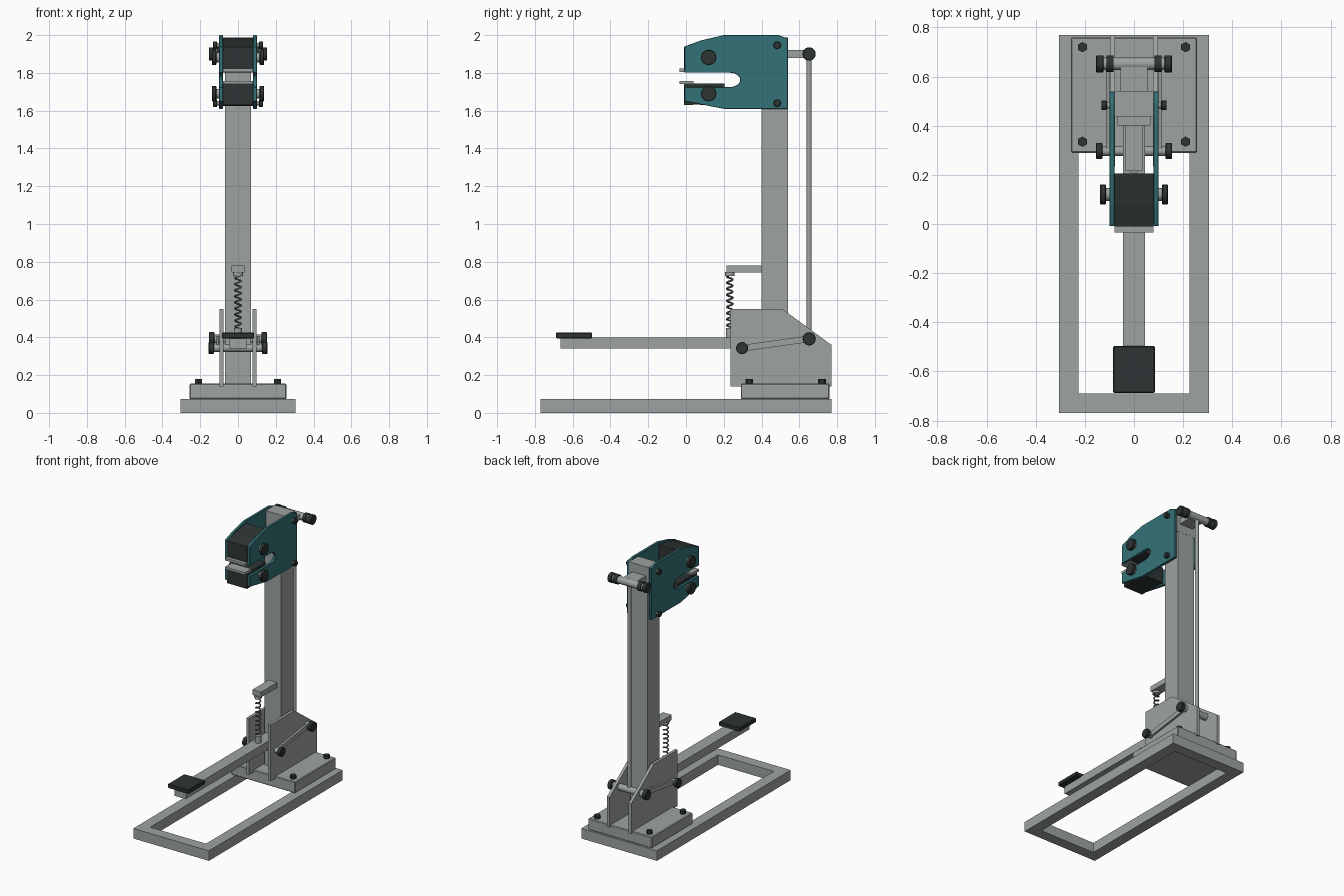
import bpy, bmesh, math
from mathutils import Vector

if "Cube" in bpy.data.objects:
    bpy.data.objects.remove(bpy.data.objects["Cube"])


def material(name, rgb):
    m = bpy.data.materials.new(name)
    m.diffuse_color = (*rgb, 1)
    m.use_nodes = True
    m.node_tree.nodes["Principled BSDF"].inputs["Base Color"].default_value = m.diffuse_color
    return m


GREY = material("light steel", (0.34, 0.37, 0.355))
TEAL = material("teal paint", (0.034, 0.17, 0.19))
DARK = material("dark rubber", (0.026, 0.035, 0.033))
WIRE = material("spring steel", (0.13, 0.14, 0.135))


def finish(name, bm, mat, bevel=0, smooth=False):
    bmesh.ops.recalc_face_normals(bm, faces=bm.faces)
    me = bpy.data.meshes.new(name)
    bm.to_mesh(me)
    bm.free()
    ob = bpy.data.objects.new(name, me)
    bpy.context.collection.objects.link(ob)
    me.materials.append(mat)
    if bevel:
        mod = ob.modifiers.new("edge", "BEVEL")
        mod.width, mod.segments = bevel, 1
    if smooth:
        bpy.ops.object.select_all(action="DESELECT")
        ob.select_set(True)
        bpy.context.view_layer.objects.active = ob
        bpy.ops.object.shade_smooth_by_angle(angle=math.radians(35))
    return ob


def box(name, x, y, z, mat, bevel=0):
    """Box from (min, max) pairs."""
    bm = bmesh.new()
    bmesh.ops.create_cube(bm, size=1)
    for v in bm.verts:
        v.co = [(a + b) / 2 + c * (b - a) for (a, b), c in zip((x, y, z), v.co)]
    return finish(name, bm, mat, bevel)


def plate(name, outline, x0, x1, mat, bevel=0):
    """Side profile of (y, z) points extruded along x."""
    bm = bmesh.new()
    face = bm.faces.new([bm.verts.new((x0, y, z)) for y, z in outline])
    ext = bmesh.ops.extrude_face_region(bm, geom=[face])
    moved = [g for g in ext["geom"] if isinstance(g, bmesh.types.BMVert)]
    bmesh.ops.translate(bm, verts=moved, vec=(x1 - x0, 0, 0))
    return finish(name, bm, mat, bevel)


def rod(name, a, b, r, mat, sides=20, bevel=0):
    """Cylinder between two points."""
    a, b = Vector(a), Vector(b)
    bm = bmesh.new()
    bmesh.ops.create_cone(bm, cap_ends=True, segments=sides, radius1=r,
                          radius2=r, depth=(b - a).length)
    q = Vector((0, 0, 1)).rotation_difference(b - a)
    for v in bm.verts:
        v.co = q @ v.co + (a + b) / 2
    return finish(name, bm, mat, bevel, smooth=sides > 8)


def shaft(name, y, z, r, knob_r, inner, outer, sides=20):
    """Cross shaft along x with a dark knob at each end."""
    rod(name, (-inner, y, z), (inner, y, z), r, GREY)
    for s, side in ((-1, "left"), (1, "right")):
        rod(f"{name}_{side}_knob", (s * inner, y, z), (s * outer, y, z),
            knob_r, DARK, sides, 0.003)


# Floor frame: rectangular ring
bm = bmesh.new()
rings = [[bm.verts.new((sx * w, y1 if sy > 0 else y0, z))
          for sx, sy in ((-1, -1), (1, -1), (1, 1), (-1, 1))]
         for w, y0, y1, z in ((0.305, -0.77, 0.77, 0), (0.305, -0.77, 0.77, 0.073),
                              (0.225, -0.69, 0.69, 0.073), (0.225, -0.69, 0.69, 0))]
for k in range(4):
    p, q = rings[k], rings[(k + 1) % 4]
    for i in range(4):
        j = (i + 1) % 4
        bm.faces.new((p[i], p[j], q[j], q[i]))
finish("floor_frame", bm, GREY)

# Mounting block and hex bolts
box("mounting_block", (-0.257, 0.257), (0.29, 0.76), (0.073, 0.155), GREY, 0.005)
for x in (-0.21, 0.21):
    for y in (0.335, 0.72):
        rod("base_bolt", (x, y, 0.15), (x, y, 0.18), 0.021, DARK, 6)

# Column with top block and rear lever
box("column", (-0.068, 0.068), (0.40, 0.54), (0.15, 1.83), GREY)
box("column_top_block", (-0.08, 0.08), (0.435, 0.541), (1.82, 1.988), GREY)
box("rear_lever", (-0.055, 0.055), (0.50, 0.65), (1.88, 1.922), GREY)

# Profiles for the mirrored side parts
gusset = [(0.235, 0.14), (0.77, 0.14), (0.77, 0.36), (0.51, 0.55), (0.235, 0.55)]
slot = [(0.235 + 0.052 * math.cos(t) if math.cos(t) > 0 else 0.235,
         1.763 + 0.038 * math.sin(t))
        for t in (math.radians(-90 + 22.5 * i) for i in range(9))]
head = [(0.54, 1.61), (0.54, 1.982), (0.49, 2.0), (0.20, 2.0), (0.08, 1.972),
        (-0.008, 1.94), (-0.008, 1.801)] + slot[::-1] + \
       [(-0.008, 1.725), (-0.008, 1.65), (0.20, 1.61)]
d = Vector((0.355, 0.05)).normalized()
n = Vector((-d.y, d.x)) * 0.017
p0, p1 = Vector((0.295, 0.342)), Vector((0.652, 0.392))
link = [p0 - n, p1 - n, p1 + n, p0 + n]

for s, side in ((-1, "left"), (1, "right")):
    plate(f"{side}_gusset", gusset, s * 0.077, s * 0.098, GREY)
    plate(f"{side}_head_plate", head, s * 0.08, s * 0.10, TEAL, 0.002)
    plate(f"{side}_link", link, s * 0.10, s * 0.115, GREY)

# Pedal lever and pad
box("pedal_lever", (-0.045, 0.045), (-0.665, 0.40), (0.34, 0.40), GREY)
box("pedal_pad", (-0.085, 0.085), (-0.688, -0.497), (0.395, 0.425), DARK, 0.004)

# Linkage shafts and vertical pull rod
shaft("pedal_pivot", 0.297, 0.343, 0.02, 0.032, 0.128, 0.155)
shaft("lower_link_shaft", 0.652, 0.392, 0.024, 0.035, 0.124, 0.154)
shaft("upper_link_shaft", 0.652, 1.90, 0.026, 0.035, 0.124, 0.154)
for s in (-1, 1):
    rod("upper_link_collar", (s * 0.084, 0.652, 1.90), (s * 0.112, 0.652, 1.90),
        0.034, DARK)
rod("pull_rod", (0, 0.652, 0.39), (0, 0.652, 1.90), 0.013, GREY, 16)

# Return spring with its bracket
box("spring_bracket", (-0.035, 0.035), (0.215, 0.405), (0.742, 0.78), GREY)
rod("spring_upper_seat", (0, 0.232, 0.726), (0, 0.232, 0.745), 0.026, GREY)
rod("spring_lower_seat", (0, 0.232, 0.395), (0, 0.232, 0.45), 0.021, GREY)
turns, steps = 9, 12
curve = bpy.data.curves.new("return_spring", "CURVE")
curve.dimensions = "3D"
curve.bevel_depth, curve.bevel_resolution = 0.005, 1
curve.use_fill_caps = True
sp = curve.splines.new("POLY")
sp.points.add(turns * steps)
for i, p in enumerate(sp.points):
    t = 2 * math.pi * i / steps
    p.co = (0.016 * math.cos(t), 0.232 + 0.016 * math.sin(t),
            0.44 + 0.29 * i / (turns * steps), 1)
curve.materials.append(WIRE)
bpy.context.collection.objects.link(bpy.data.objects.new("return_spring", curve))

# Jaw blocks between the head plates, with gripping plates
plate("upper_jaw", [(-0.01, 1.818), (0.205, 1.802), (0.205, 1.985),
                    (0.08, 1.962), (-0.01, 1.938)], -0.08, 0.08, DARK)
plate("lower_jaw", [(-0.01, 1.63), (0.06, 1.632), (0.205, 1.625),
                    (0.205, 1.743), (-0.01, 1.743)], -0.08, 0.08, DARK)
box("upper_grip", (-0.08, 0.08), (-0.035, 0.04), (1.805, 1.823), GREY)
box("lower_grip", (-0.08, 0.08), (-0.035, 0.04), (1.741, 1.758), GREY)

# Head pivots and clamp bolts
shaft("upper_jaw_pivot", 0.12, 1.882, 0.026, 0.041, 0.115, 0.138)
shaft("lower_jaw_pivot", 0.12, 1.69, 0.026, 0.041, 0.115, 0.138)
shaft("upper_clamp_bolt", 0.483, 1.947, 0.012, 0.021, 0.11, 0.133, 8)
shaft("lower_clamp_bolt", 0.483, 1.64, 0.012, 0.021, 0.11, 0.133, 8)
